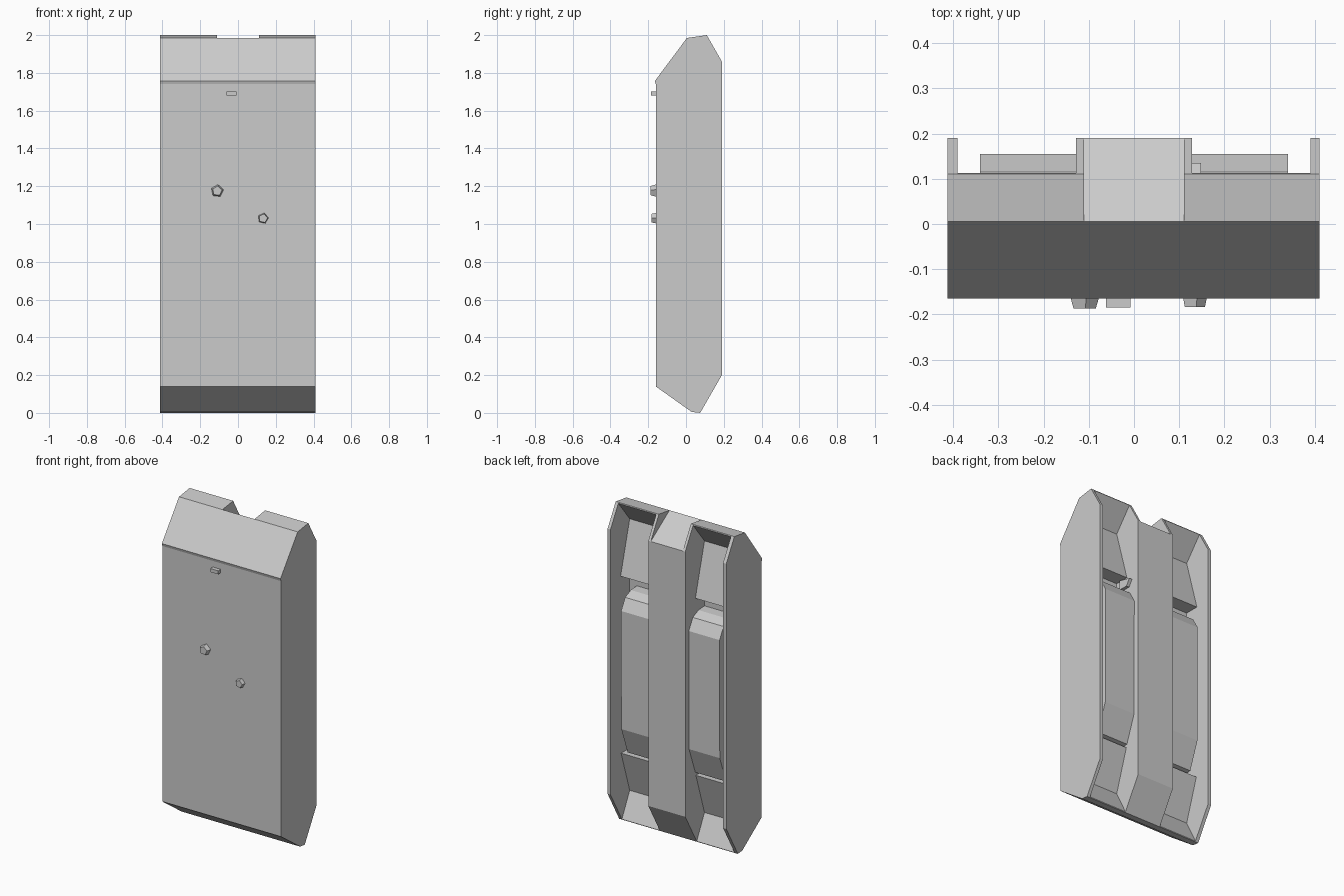
import bpy, bmesh, math

if "Cube" in bpy.data.objects:
    bpy.data.objects.remove(bpy.data.objects["Cube"])


def finish(name, bm):
    bmesh.ops.recalc_face_normals(bm, faces=bm.faces)
    mesh = bpy.data.meshes.new(name)
    bm.to_mesh(mesh)
    bm.free()
    ob = bpy.data.objects.new(name, mesh)
    bpy.context.collection.objects.link(ob)
    return ob


def slab(name, profile, x0, x1):
    """Extrude a (y, z) profile from x0 to x1."""
    bm = bmesh.new()
    face = bm.faces.new([bm.verts.new((x0, y, z)) for y, z in profile])
    ext = bmesh.ops.extrude_face_region(bm, geom=[face])
    verts = [g for g in ext["geom"] if isinstance(g, bmesh.types.BMVert)]
    bmesh.ops.translate(bm, verts=verts, vec=(x1 - x0, 0, 0))
    return finish(name, bm)


def cut(body, cutter):
    mod = body.modifiers.new("cut", "BOOLEAN")
    mod.operation = "DIFFERENCE"
    mod.solver = "EXACT"
    mod.object = cutter
    cutter.hide_render = True
    cutter.hide_set(True)


def stud(name, x, z, r_base, r_tip, tip_y, turn):
    """Tapered five-sided peg pointing forward."""
    bm = bmesh.new()
    rings = []
    for y, r in ((-0.15, r_base), (tip_y, r_tip)):
        rings.append([bm.verts.new((x + r * math.cos(turn + i * math.tau / 5), y,
                                    z + r * math.sin(turn + i * math.tau / 5)))
                      for i in range(5)])
    for i in range(5):
        j = (i + 1) % 5
        bm.faces.new((rings[0][i], rings[0][j], rings[1][j], rings[1][i]))
    bm.faces.new(rings[0])
    bm.faces.new(rings[1])
    return finish(name, bm)


# Main slab with chamfered ends and a small lip under the front top slope
body = slab("body", [(-0.16, 0.14), (0.03, 0.005), (0.075, 0.0), (0.19, 0.2),
                     (0.19, 1.86), (0.11, 2.0), (0.005, 1.985), (-0.165, 1.757),
                     (-0.16, 1.74)], -0.412, 0.41)

# Sloped notch at the top of the central spine
cut(body, slab("notch_cutter", [(0.005, 1.985), (0.19, 1.86), (0.3, 1.786),
                                (0.3, 2.1), (0.005, 2.1)], -0.111, 0.111))

# Back channels: sloped end pockets and a deep middle recess
channel = [(0.165, 2.06), (0.0, 1.855), (0.09, 1.53), (0.0, 1.53),
           (0.0, 0.42), (0.085, 0.42), (0.0, 0.155), (0.15, -0.14),
           (0.4, -0.14), (0.4, 2.06)]
# Chamfered packs seated in the recesses
pack = [(-0.02, 0.42), (0.09, 0.44), (0.153, 0.61), (0.155, 1.35),
        (0.115, 1.42), (0.06, 1.445), (-0.02, 1.45)]
for side, s in (("left", -1), ("right", 1)):
    cut(body, slab(side + "_channel_cutter", channel, s * 0.128, s * 0.39))
    slab(side + "_pack", pack, s * 0.12, s * 0.341)

# Small wedge beside the spine
slab("spine_wedge", [(0.05, 1.46), (0.11, 1.46), (0.135, 1.5), (0.05, 1.52)],
     0.12, 0.148)

# Front details
slab("front_tab", [(-0.15, 1.68), (-0.185, 1.68), (-0.185, 1.702), (-0.15, 1.702)],
     -0.062, -0.008)
stud("upper_stud", -0.11, 1.175, 0.037, 0.026, -0.187, 0.2)
stud("lower_stud", 0.133, 1.03, 0.031, 0.024, -0.183, 0.1)
